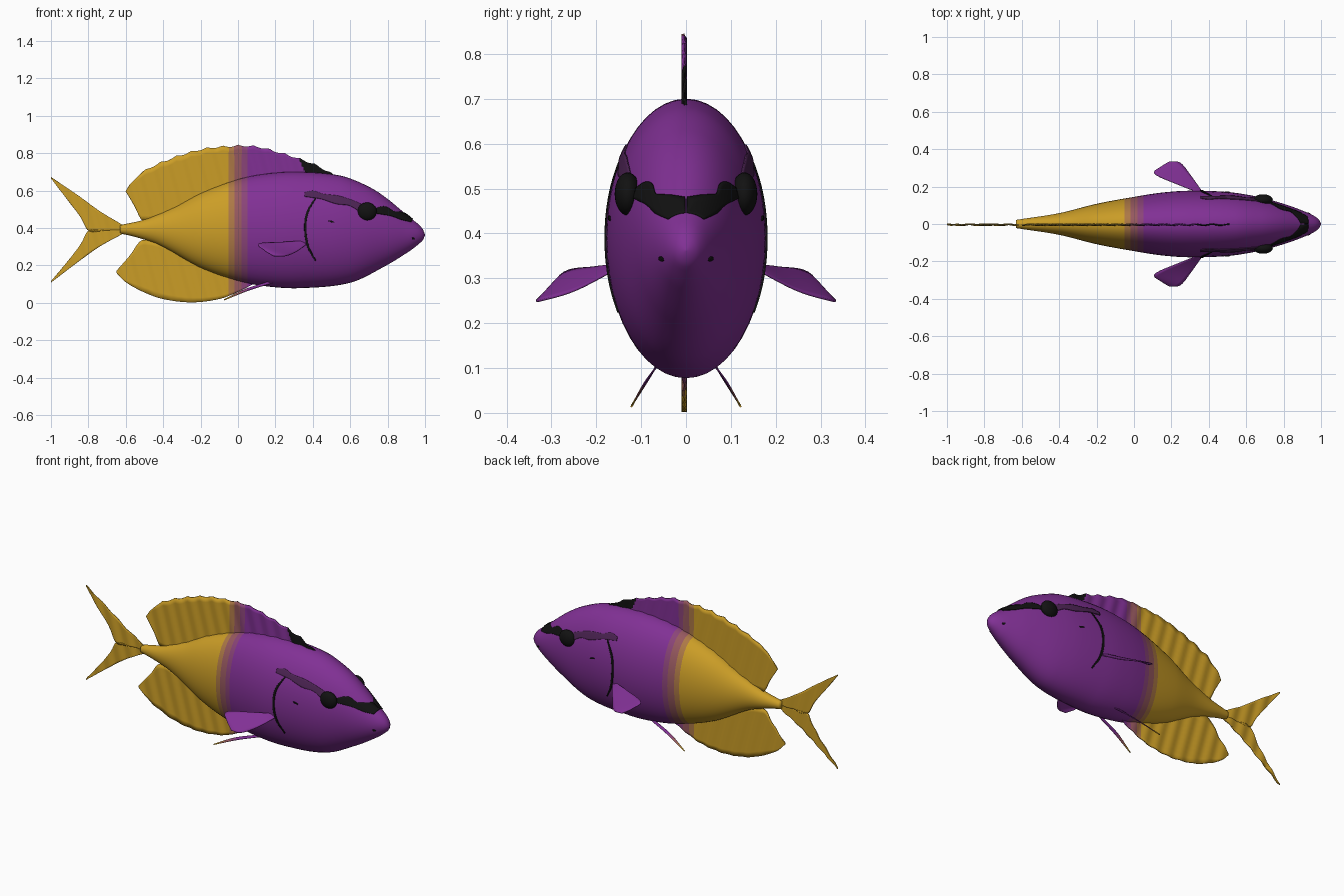
import bpy, bmesh, math
from mathutils import Vector

if "Cube" in bpy.data.objects:
    bpy.data.objects.remove(bpy.data.objects["Cube"])

COLOURS = [("gold", (0.60, 0.34, 0.020)), ("band_ochre", (0.413, 0.188, 0.061)),
           ("band_brown", (0.305, 0.098, 0.114)), ("band_plum", (0.254, 0.058, 0.188)),
           ("purple", (0.22, 0.03, 0.30)), ("black", (0.006, 0.006, 0.006)),
           ("dark_purple", (0.075, 0.018, 0.09))]
MATS = []
for name, c in COLOURS:
    m = bpy.data.materials.new(name)
    m.diffuse_color = (*c, 1)
    m.use_nodes = True
    m.node_tree.nodes["Principled BSDF"].inputs["Base Color"].default_value = m.diffuse_color
    MATS.append(m)
BLACK, DARK = 5, 6


def interp(table, x):
    """Smooth monotone-ish interpolation through (x, value) points."""
    n = len(table)
    x = min(max(x, table[0][0]), table[-1][0])
    i = 0
    while i < n - 2 and x > table[i + 1][0]:
        i += 1

    def slope(k):
        a, b = table[max(k - 1, 0)], table[min(k + 1, n - 1)]
        return (b[1] - a[1]) / (b[0] - a[0])
    (x0, y0), (x1, y1) = table[i], table[i + 1]
    h = x1 - x0
    t = (x - x0) / h
    return (y0 * (2*t**3 - 3*t*t + 1) + slope(i) * h * (t**3 - 2*t*t + t)
            + y1 * (3*t*t - 2*t**3) + slope(i + 1) * h * (t**3 - t*t))


def band(c):
    """Colour bands running across the length of the fish."""
    return sum(c.x > edge for edge in (-0.05, -0.02, 0.02, 0.05))


def grid(name, f, nu, nv, colour, thick=0, offset=0):
    """Sheet from f(u, v); closed seams are welded and open ends capped."""
    bm = bmesh.new()
    vs = [[bm.verts.new(f(i / nu, j / nv)) for j in range(nv + 1)] for i in range(nu + 1)]
    for i in range(nu):
        for j in range(nv):
            bm.faces.new((vs[i][j], vs[i+1][j], vs[i+1][j+1], vs[i][j+1]))
    bmesh.ops.remove_doubles(bm, verts=bm.verts, dist=1e-5)
    if not thick:
        bmesh.ops.holes_fill(bm, edges=[e for e in bm.edges if e.is_boundary], sides=0)
    bmesh.ops.recalc_face_normals(bm, faces=bm.faces)
    for fc in bm.faces:
        fc.smooth = True
        c = fc.calc_center_median()
        fc.material_index = colour(c) if callable(colour) else colour
    me = bpy.data.meshes.new(name)
    bm.to_mesh(me)
    bm.free()
    for m in MATS:
        me.materials.append(m)
    ob = bpy.data.objects.new(name, me)
    bpy.context.collection.objects.link(ob)
    if thick:
        s = ob.modifiers.new("thickness", "SOLIDIFY")
        s.thickness, s.offset = thick, offset
    return ob


# Body: elliptical rings following top, bottom and width curves
TOP = [(-.63, .415), (-.5, .445), (-.34, .51), (-.2, .585), (0, .66), (.15, .69), (.32, .70),
       (.545, .68), (.68, .63), (.78, .57), (.92, .455), (.97, .415), (.99, .39), (1, .365)]
BOT = [(-.63, .37), (-.55, .352), (-.42, .308), (-.2, .187), (0, .117), (.15, .088), (.33, .078),
       (.6, .107), (.785, .195), (.92, .278), (.97, .317), (.99, .337), (1, .36)]
WID = [(-.63, .022), (-.4, .058), (-.2, .108), (0, .145), (.15, .168), (.3, .178), (.5, .171),
       (.65, .148), (.8, .108), (.9, .072), (.96, .045), (.99, .022), (1, .003)]


def body_point(u, v):
    x = -0.63 + 1.63 * u
    t, b = interp(TOP, x), interp(BOT, x)
    a = 2 * math.pi * v
    return Vector((x, interp(WID, x) * math.sin(a), (t + b) / 2 + (t - b) / 2 * math.cos(a)))


grid("body", body_point, 163, 48, band)


def side_y(x, z):
    t, b = interp(TOP, x), interp(BOT, x)
    k = (z - (t + b) / 2) / ((t - b) / 2)
    return interp(WID, x) * math.sqrt(max(0, 1 - k * k))


# Markings: thin plates laid on the body along a path of (x, z, half width)
def marking(name, path, colour):
    xs, zs, ws = ([(i, p[k]) for i, p in enumerate(path)] for k in range(3))
    n = len(path) - 1
    for side, label in ((-1, "right"), (1, "left")):
        def f(u, v):
            s = u * n
            d = Vector((interp(xs, s + .05) - interp(xs, s - .05),
                        interp(zs, s + .05) - interp(zs, s - .05))).normalized()
            w = interp(ws, s) * (2 * v - 1)
            x, z = interp(xs, s) - d.y * w, interp(zs, s) + d.x * w
            return Vector((x, side * (side_y(x, z) + .002), z))
        grid(f"{name}_{label}", f, 30, 6, colour, .004)


marking("gill_line", [(.415, .56, .003), (.37, .48, .006), (.36, .39, .006),
                      (.375, .30, .006), (.415, .225, .003)], BLACK)
marking("snout_stripe", [(.73, .49, .012), (.78, .493, .022), (.83, .475, .014),
                         (.88, .463, .02), (.93, .44, .009)], BLACK)
marking("cheek_stripe", [(.66, .505, .02), (.60, .535, .016), (.53, .55, .022),
                         (.45, .568, .014), (.40, .58, .018), (.355, .578, .01)], DARK)
marking("cheek_spot", [(.485, .438, .002), (.5, .434, .004), (.515, .43, .002)], BLACK)
marking("nostril", [(.93, .345, .003), (.938, .343, .005), (.945, .341, .003)], BLACK)

# Eyes: flattened balls set into the head
for side, label in ((-1, "right"), (1, "left")):
    def eye(u, v):
        a, b = math.pi * (.001 + .998 * u), 2 * math.pi * v
        r = math.sin(a)
        return Vector((.69 + .052 * r * math.cos(b), side * .13 + .029 * math.cos(a) - .0,
                       .488 + .048 * r * math.sin(b)))
    grid(f"eye_{label}", eye, 16, 28, BLACK)


# Upright fins: sheets between a lower and an upper curve
def fin(name, x0, x1, low, high, colour, nu, ripple=0, edge=0):
    def f(u, v):
        x = x0 + (x1 - x0) * u
        lo, hi = interp(low, x), interp(high, x)
        wave = ripple * abs(math.sin(x * 38))
        if edge:
            hi -= wave
        z = lo + (hi - lo) * v
        return Vector((x, -.004 + .003 * math.sin(x * 75 + z * 20), z))
    return grid(name, f, nu, 10, colour, .006)


def dorsal_colour(c):
    return BLACK if c.x > .33 + (.76 - c.z) * .45 else band(c)


fin("dorsal_fin", -.60, .52, [(-.60, .595), (-.555, .52), (-.51, .44), (-.3, .48), (0, .6), (.3, .67), (.52, .66)],
    [(-.60, .605), (-.53, .69), (-.4, .76), (-.2, .825), (0, .845), (.1, .84), (.2, .815),
     (.33, .775), (.42, .74), (.52, .685)], dorsal_colour, 112, .010, 1)
fin("anal_fin", -.65, .10, [(-.65, .16), (-.6, .11), (-.5, .055), (-.4, .02), (-.25, .002),
                            (-.1, .02), (0, .058), (.1, .11)],
    [(-.65, .17), (-.58, .25), (-.51, .335), (-.3, .28), (0, .17), (.1, .13)], band, 75)
# Forked tail, one sheet per lobe
fin("tail_upper_lobe", -1, -.61, [(-1, .665), (-.9, .535), (-.84, .455), (-.8, .385), (-.7, .387), (-.61, .39)],
    [(-1, .672), (-.85, .57), (-.74, .49), (-.61, .412)], 0, 40)
fin("tail_lower_lobe", -1, -.61, [(-1, .108), (-.85, .222), (-.74, .30), (-.61, .372)],
    [(-1, .115), (-.9, .235), (-.84, .315), (-.8, .385), (-.7, .387), (-.61, .39)], 0, 40)


# Paired fins: sheets between a front edge and a rear edge
def paired(name, front, rear, colour):
    for side, label in ((-1, "right"), (1, "left")):
        n = len(front) - 1

        def edge(pts, s):
            return Vector([interp([(i, p[k]) for i, p in enumerate(pts)], s) for k in range(3)])

        def f(u, v):
            p = edge(front, u * n).lerp(edge(rear, u * n), v)
            return Vector((p.x, p.y * side, p.z))
        grid(f"{name}_{label}", f, 16, 8, colour, .004)


paired("pectoral_fin", [(.37, .165, .315), (.31, .25, .272), (.25, .325, .25), (.19, .334, .25)],
       [(.355, .165, .33), (.25, .205, .325), (.11, .268, .315), (.15, .31, .272)], band)
paired("pelvic_fin", [(.20, .06, .11), (.06, .092, .067), (-.075, .122, .013)],
       [(.17, .06, .115), (.04, .085, .073), (-.075, .12, .018)], band)
